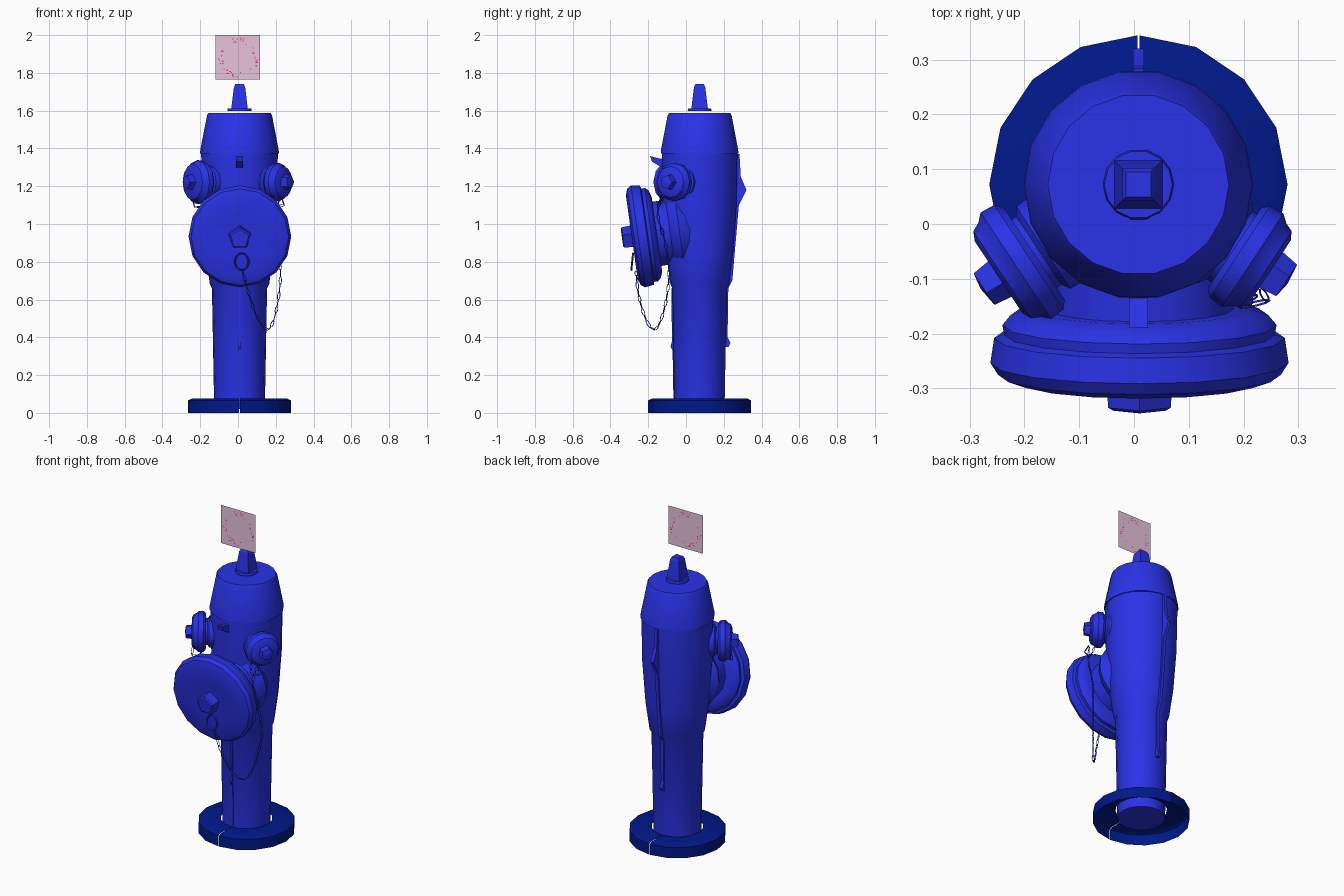
import bpy, bmesh, math, random
from mathutils import Vector, Matrix

cube = bpy.data.objects.get("Cube")
if cube:
    bpy.data.objects.remove(cube)


def material(name, r, g, b):
    m = bpy.data.materials.new(name)
    m.use_nodes = True
    m.diffuse_color = (r, g, b, 1)
    m.node_tree.nodes["Principled BSDF"].inputs["Base Color"].default_value = (r, g, b, 1)
    return m


BLUE = material("bright blue", 0.023, 0.033, 0.82)
NAVY = material("navy blue", 0, 0.009, 0.25)
MAUVE = material("pale mauve", 0.8, 0.55, 0.72)
PINK = material("pink", 0.95, 0.05, 0.25)
AXIS = Vector((0.008, 0.072, 0))


def finish(bm, name, mat, smooth=True):
    bmesh.ops.remove_doubles(bm, verts=bm.verts, dist=0.0002)
    bmesh.ops.recalc_face_normals(bm, faces=bm.faces)
    mesh = bpy.data.meshes.new(name)
    bm.to_mesh(mesh)
    bm.free()
    mesh.materials.append(mat)
    ob = bpy.data.objects.new(name, mesh)
    bpy.context.collection.objects.link(ob)
    if smooth:
        bpy.ops.object.select_all(action="DESELECT")
        ob.select_set(True)
        bpy.context.view_layer.objects.active = ob
        bpy.ops.object.shade_smooth_by_angle(angle=math.radians(35))
    return ob


def lathe(name, profile, sides, origin=AXIS, axis=(0, 0, 1), mat=BLUE,
          start=0.0, sweep=math.tau, smooth=True):
    """Spin (radius, height) points about an axis through origin."""
    bm = bmesh.new()
    turn = Matrix.Rotation(start, 3, "Z")
    vs = [bm.verts.new(turn @ Vector((r, 0, h))) for r, h in profile]
    es = [bm.edges.new(pair) for pair in zip(vs, vs[1:])]
    bmesh.ops.spin(bm, geom=vs + es, cent=(0, 0, 0), axis=(0, 0, 1),
                   angle=sweep, steps=sides)
    rot = Vector(axis).to_track_quat("Z", "Y").to_matrix().to_4x4()
    bm.transform(Matrix.Translation(origin) @ rot)
    return finish(bm, name, mat, smooth)


def rib(name, outline, width):
    """Extrude a (y, z) outline across x."""
    bm = bmesh.new()
    face = bm.faces.new([bm.verts.new((AXIS.x - width / 2, y, z)) for y, z in outline])
    out = bmesh.ops.extrude_face_region(bm, geom=[face])
    moved = [v for v in out["geom"] if isinstance(v, bmesh.types.BMVert)]
    bmesh.ops.translate(bm, verts=moved, vec=(width, 0, 0))
    return finish(bm, name, BLUE, False)


def add_ring(bm, centre, along, side, long_r, short_r, wire, steps=10):
    """Add one closed oval link of square wire."""
    along = along.normalized()
    normal = along.cross(side).normalized()
    side = normal.cross(along)
    loops = []
    for i in range(steps):
        a = math.tau * i / steps
        out = along * math.cos(a) + side * math.sin(a)
        mid = centre + along * long_r * math.cos(a) + side * short_r * math.sin(a)
        loops.append([bm.verts.new(mid + d * wire) for d in (out, normal, -out, -normal)])
    for i in range(steps):
        p, q = loops[i], loops[(i + 1) % steps]
        for k in range(4):
            j = (k + 1) % 4
            bm.faces.new((p[k], p[j], q[j], q[k]))


def chain(name, points, pitch=0.036):
    """Set alternating links along a smoothed path."""
    pts = [Vector(p) for p in points]
    path = []
    for i in range(len(pts) - 1):
        a, b = pts[max(i - 1, 0)], pts[i]
        c, d = pts[i + 1], pts[min(i + 2, len(pts) - 1)]
        n = max(1, round((c - b).length / pitch))
        for k in range(n):
            t = k / n
            path.append(0.5 * (2 * b + (c - a) * t + (2 * a - 5 * b + 4 * c - d) * t ** 2
                               + (3 * b - a - 3 * c + d) * t ** 3))
    path.append(pts[-1])
    bm = bmesh.new()
    for i, (p, q) in enumerate(zip(path, path[1:])):
        side = Vector((1, 0.3, 0.1)) if i % 2 else Vector((0.1, 1, 0.2))
        add_ring(bm, (p + q) / 2, q - p, side, (q - p).length * 0.55, 0.007, 0.0022, 8)
    return finish(bm, name, BLUE)


# Ground flange: two open-bottomed half rings with a thin slit between them
slit = 0.007
for name, start in (("flange_left", -math.pi / 2), ("flange_right", math.pi / 2)):
    lathe(name, [(0.145, 0.073), (0.255, 0.075), (0.272, 0.066), (0.272, 0)], 8,
          mat=NAVY, start=start + slit, sweep=math.pi - 2 * slit)

# Barrel and bonnet
lathe("barrel", [(0, 0.02), (0.134, 0.02), (0.146, 0.66), (0.157, 0.68), (0.18, 0.85),
                 (0.198, 1.1), (0.203, 1.375), (0, 1.375)], 18)
lathe("bonnet", [(0, 1.372), (0.209, 1.372), (0.207, 1.395), (0.172, 1.575),
                 (0.165, 1.587), (0, 1.587)], 18)

# Operating nut on a washer
lathe("nut_washer", [(0, 1.597), (0.065, 1.597), (0.062, 1.612), (0, 1.612)], 14)
lathe("operating_nut", [(0, 1.61), (0.062, 1.61), (0.042, 1.725), (0.032, 1.74), (0, 1.74)],
      4, start=math.pi / 4, smooth=False)

# Casting seams and the front lug
rib("back_seam", [(0.19, 0.35), (0.225, 0.35), (0.235, 0.37), (0.22, 0.4), (0.224, 0.66),
                  (0.245, 0.7), (0.28, 1.1), (0.32, 1.18), (0.29, 1.25), (0.283, 1.37),
                  (0.2, 1.37)], 0.02)
rib("front_seam", [(0, 0.03), (-0.066, 0.03), (-0.071, 0.33), (-0.082, 0.35),
                   (-0.074, 0.38), (-0.078, 0.66), (0, 0.66)], 0.01)
rib("front_lug", [(-0.1, 1.36), (-0.135, 1.345), (-0.19, 1.36), (-0.18, 1.33),
                  (-0.13, 1.3), (-0.1, 1.3)], 0.035)

# Large front outlet, tilted slightly downwards
face_centre = Vector((0.01, -0.283, 0.93))
front_axis = Vector((0, -0.99, -0.14))
lathe("front_outlet", [(0.16, -0.34), (0.21, -0.25), (0.19, -0.215), (0.17, -0.2),
                       (0.172, -0.12)], 16, face_centre, front_axis)
lathe("front_cap", [(0, -0.13), (0.2, -0.13), (0.235, -0.118), (0.25, -0.1), (0.247, -0.082),
                    (0.265, -0.076), (0.272, -0.03), (0.258, -0.008), (0.225, 0.004),
                    (0.12, -0.004), (0, 0)], 16, face_centre, front_axis)
lathe("front_cap_nut", [(0.064, -0.01), (0.06, 0.05), (0.05, 0.056), (0, 0.056)], 5,
      face_centre, front_axis, start=math.pi / 2, smooth=False)

# Two small side outlets with stepped caps and nuts, the right one slightly larger
for name, sx, r, reach in (("left", 1, 0.98, 0), ("right", -1, 1.12, 0.018)):
    axis = Vector((0.83 * sx, -0.55, 0)).normalized()
    base = AXIS + Vector((0, 0, 1.222)) + axis * reach
    lathe(name + "_outlet", [(0.095, 0.1), (0.09, 0.19), (0.075, 0.2), (0.075, 0.23)], 12,
          base, axis)
    lathe(name + "_cap", [(0, 0.21), (0.09 * r, 0.21), (0.102 * r, 0.222),
                          (0.104 * r, 0.25), (0.092 * r, 0.264), (0.085 * r, 0.28),
                          (0.07 * r, 0.288), (0, 0.288)], 12, base, axis)
    lathe(name + "_cap_nut", [(0.044, 0.28), (0.038, 0.322), (0, 0.327)], 5, base, axis,
          smooth=False)

# Chains and the hook ring on the front cap
hook = bmesh.new()
add_ring(hook, Vector((0.02, -0.285, 0.8)), Vector((0, 0.1, 1)), Vector((1, 0, 0)),
         0.045, 0.036, 0.005, 14)
finish(hook, "hook_ring", BLUE)
chain("long_chain", [(0.025, -0.265, 0.75), (0.06, -0.25, 0.62), (0.11, -0.21, 0.49),
                     (0.16, -0.165, 0.44), (0.2, -0.12, 0.53), (0.225, -0.09, 0.72),
                     (0.21, -0.11, 0.9), (0.205, -0.15, 1.05), (0.22, -0.13, 1.14)])
chain("left_cap_chain", [(0.23, -0.12, 1.14), (0.245, -0.14, 1.1), (0.2, -0.15, 1.09),
                         (0.18, -0.13, 1.15)])
chain("right_cap_chain", [(-0.24, -0.1, 1.13), (-0.23, -0.12, 1.09), (-0.19, -0.12, 1.09),
                          (-0.17, -0.1, 1.14)])

# Floating marker card: one thin sheet with a broken ring of pink flecks
random.seed(4)
card_centre = Vector((-0.001, 0.004, 1.882))
bm = bmesh.new()
bmesh.ops.create_grid(bm, x_segments=40, y_segments=40, size=0.118,
                      matrix=Matrix.Translation(card_centre)
                      @ Matrix.Rotation(math.pi / 2, 4, "X"))
for face in bm.faces:
    d = face.calc_center_median() - card_centre
    near_axis = abs(math.cos(2 * math.atan2(d.z, d.x))) > 0.75
    if 0.08 < d.length < 0.108 and random.random() < (0.14 if near_axis else 0.05):
        face.material_index = 1
finish(bm, "marker_card", MAUVE, False).data.materials.append(PINK)
